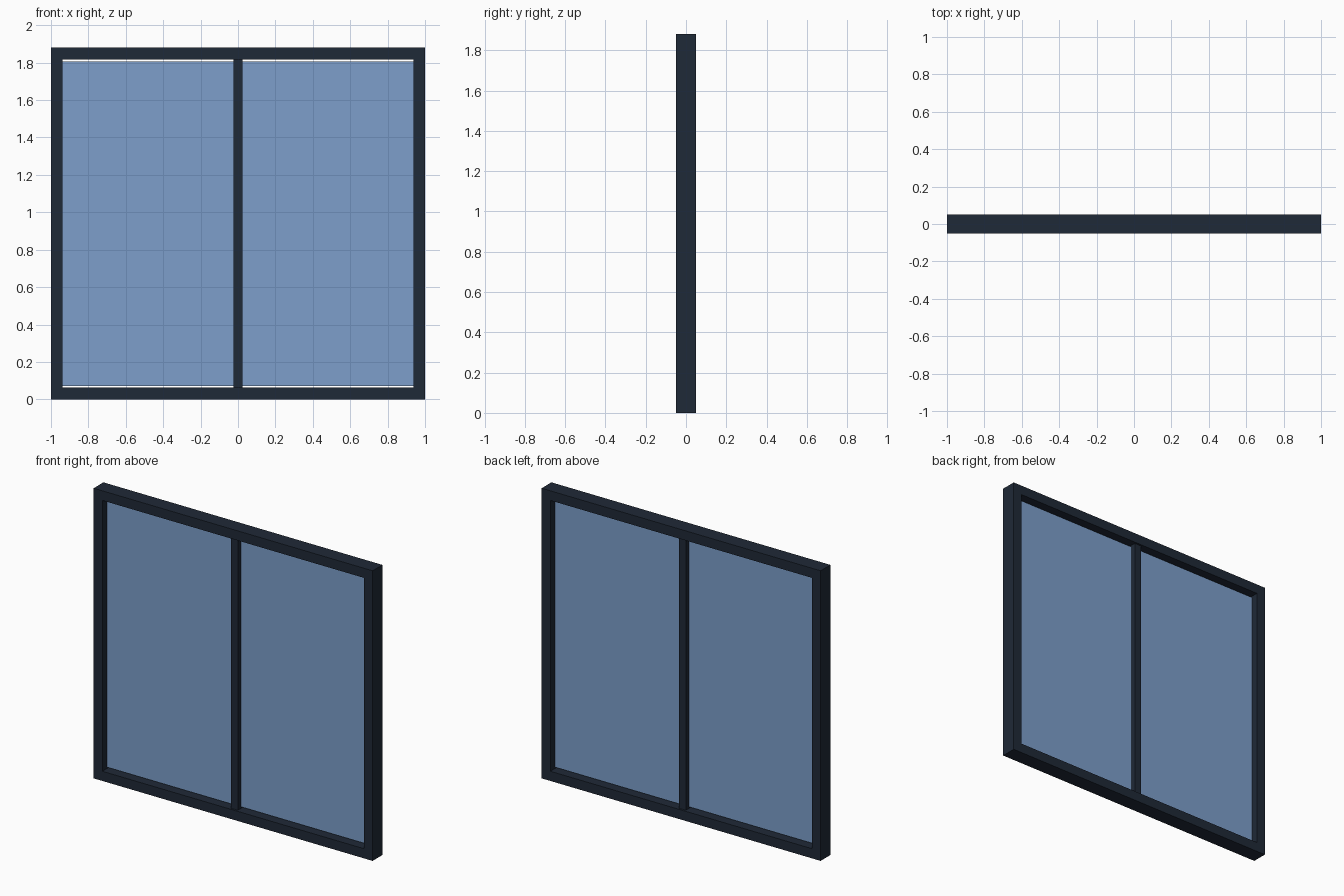
import bpy

if "Cube" in bpy.data.objects:
    bpy.data.objects.remove(bpy.data.objects["Cube"])

WIDTH, HEIGHT, DEPTH = 2.0, 1.88, 0.10
BAR = 0.0625           # frame bar width
MULLION = 0.05         # centre bar width
GAP = 0.01             # slit above and below the glass


def material(name, rgb):
    mat = bpy.data.materials.new(name)
    mat.diffuse_color = (*rgb, 1.0)
    mat.use_nodes = True
    mat.node_tree.nodes["Principled BSDF"].inputs["Base Color"].default_value = mat.diffuse_color
    return mat


def box(name, x, y, z, mat):
    """Box spanning the given (min, max) ranges."""
    spans = (x, y, z)
    bpy.ops.mesh.primitive_cube_add(size=1)
    ob = bpy.context.object
    ob.name = name
    for v in ob.data.vertices:
        v.co = [s[0] if c < 0 else s[1] for c, s in zip(v.co, spans)]
    ob.data.materials.append(mat)
    return ob


frame_mat = material("dark slate", (0.0137, 0.0222, 0.0382))
glass_mat = material("blue glass", (0.205, 0.347, 0.60))

hw, hd = WIDTH / 2, DEPTH / 2
inner = hw - BAR
depth = (-hd, hd)

# Outer frame: sill and head between the two jambs
box("sill", (-inner, inner), depth, (0, BAR), frame_mat)
box("head", (-inner, inner), depth, (HEIGHT - BAR, HEIGHT), frame_mat)
for side, label in ((-1, "left"), (1, "right")):
    x = sorted((side * inner, side * hw))
    box(label + "_jamb", x, depth, (0, HEIGHT), frame_mat)

    # Thin pane from jamb to centre bar
    x = sorted((side * MULLION / 2, side * inner))
    box(label + "_pane", x, (-0.005, 0.005),
        (BAR + GAP, HEIGHT - BAR - GAP), glass_mat)

# Centre bar, slightly shallower than the frame
box("mullion", (-MULLION / 2, MULLION / 2), (-0.0375, 0.0375),
    (BAR, HEIGHT - BAR), frame_mat)
